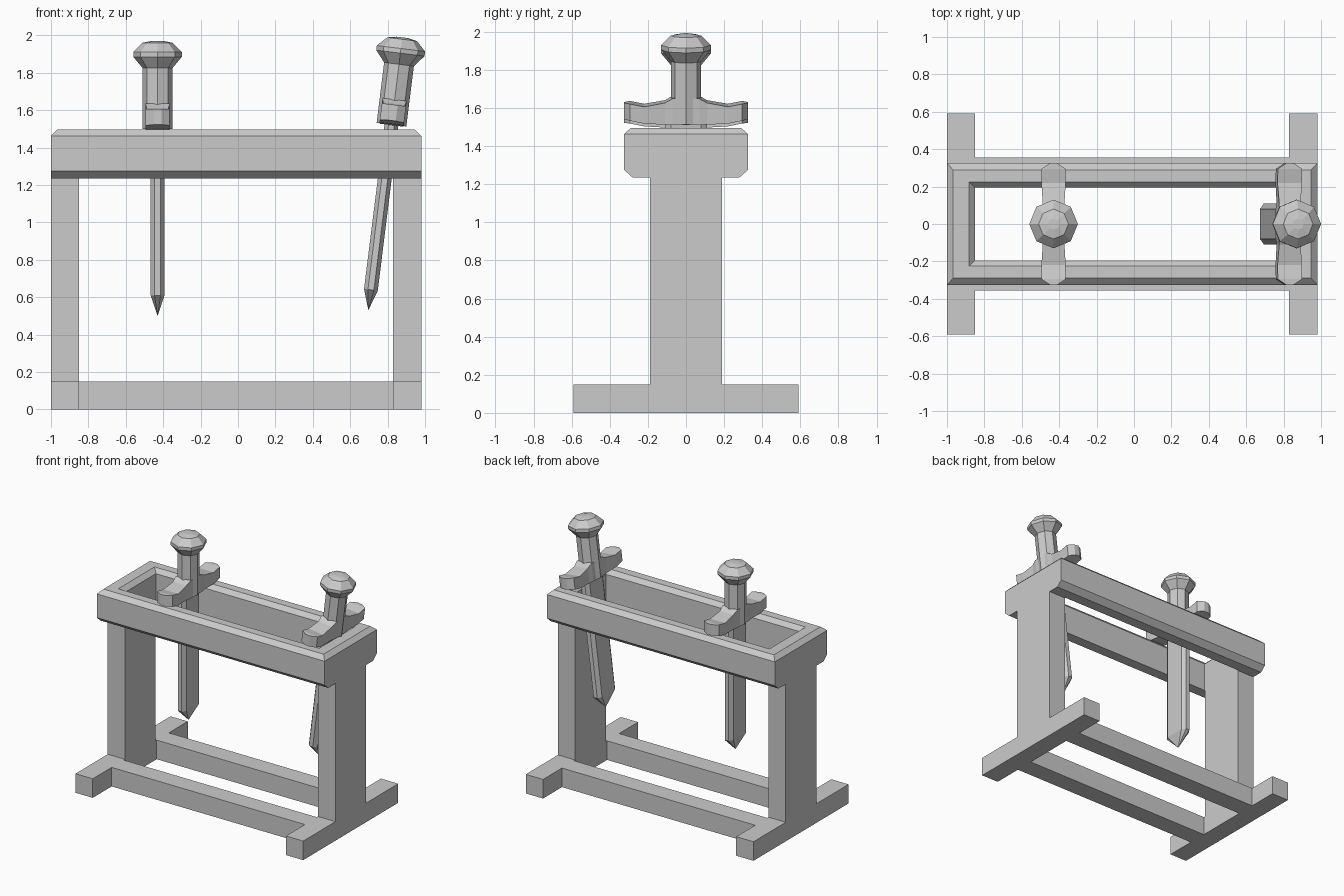
import bpy, bmesh
from math import sin, cos, pi, radians
from mathutils import Matrix

if "Cube" in bpy.data.objects:
    bpy.data.objects.remove(bpy.data.objects["Cube"])

CX = -0.01  # centre of the rack in x


def finish(name, bm):
    bmesh.ops.recalc_face_normals(bm, faces=bm.faces)
    me = bpy.data.meshes.new(name)
    bm.to_mesh(me)
    bm.free()
    ob = bpy.data.objects.new(name, me)
    bpy.context.collection.objects.link(ob)
    return ob


def box(name, x0, x1, y0, y1, z0, z1):
    bm = bmesh.new()
    bmesh.ops.create_cube(bm, size=1)
    for v in bm.verts:
        v.co = ((x0 + x1) / 2 + v.co.x * (x1 - x0),
                (y0 + y1) / 2 + v.co.y * (y1 - y0),
                (z0 + z1) / 2 + v.co.z * (z1 - z0))
    return finish(name, bm)


def loft(name, rings, closed=False):
    """Skin a list of equal-length point rings; caps the ends or joins them."""
    bm = bmesh.new()
    vs = [[bm.verts.new(p) for p in r] for r in rings]
    n = len(rings[0])
    for k in range(len(vs) if closed else len(vs) - 1):
        a, b = vs[k], vs[(k + 1) % len(vs)]
        for i in range(n):
            j = (i + 1) % n
            bm.faces.new((a[i], a[j], b[j], b[i]))
    if not closed:
        bm.faces.new(vs[0])
        bm.faces.new(vs[-1])
    bmesh.ops.remove_doubles(bm, verts=bm.verts, dist=1e-5)
    return finish(name, bm)


# Top frame: rectangular rings following the bevelled rail profile
profile = [(.99, .28, 1.235), (.99, .325, 1.275), (.99, .325, 1.462),
           (.957, .29, 1.495), (.873, .225, 1.495), (.84, .195, 1.462),
           (.84, .195, 1.235)]
loft("top_frame", [[(CX + sx * hx, sy * hy, z) for sx, sy in
                    ((-1, -1), (1, -1), (1, 1), (-1, 1))]
                   for hx, hy, z in profile], closed=True)

# Legs, feet and base rails
for side, x0 in (("left", -1.0), ("right", .83)):
    box(side + "_leg", x0, x0 + .15, -.19, .19, .15, 1.24)
    box(side + "_foot", x0, x0 + .15, -.59, .59, 0, .15)
for side, y0 in (("front", -.355), ("back", .205)):
    box(side + "_base_rail", -.85, .83, y0, y0 + .15, 0, .15)


def octagon(r, z):
    return [(r * cos(i * pi / 4), r * sin(i * pi / 4), z) for i in range(8)]


def blade_ring(s, z):
    q = [(.037, .08), (.016, .11), (-.016, .11), (-.037, .08)]
    q += [(-x, -y) for x, y in q]
    return [(x * s, y * s, z) for x, y in q]


# Sword, built with its tip at the origin, then placed and tilted
def sword(name, x, z, tilt):
    parts = [
        loft(name + "_blade", [blade_ring(0.001, 0), blade_ring(1, .11),
                               blade_ring(1, 1.02)]),
        loft(name + "_grip", [octagon(.08, 1.0), octagon(.08, 1.34)]),
        loft(name + "_pommel", [octagon(.08, 1.325), octagon(.13, 1.385),
                                octagon(.13, 1.41), octagon(.08, 1.46),
                                octagon(.03, 1.47)]),
    ]
    # Cross guard: (y, half width, bottom, top), mirrored about the grip
    half = [(.07, .065, .997, 1.135), (.11, .058, .997, 1.112),
            (.22, .065, 1.003, 1.092), (.295, .065, 1.018, 1.107),
            (.325, .02, 1.022, 1.107)]
    secs = [(-y, w, b, t) for y, w, b, t in reversed(half)] + half
    parts.append(loft(name + "_guard", [[(-w, y, b), (w, y, b), (w, y, t),
                                         (-w, y, t)] for y, w, b, t in secs]))
    m = Matrix.Translation((x, 0, z)) @ Matrix.Rotation(radians(tilt), 4, 'Y')
    for p in parts:
        p.data.transform(m)


sword("upright_sword", -.43, .5, 0)
sword("leaning_sword", .697, .53, 7.1)
